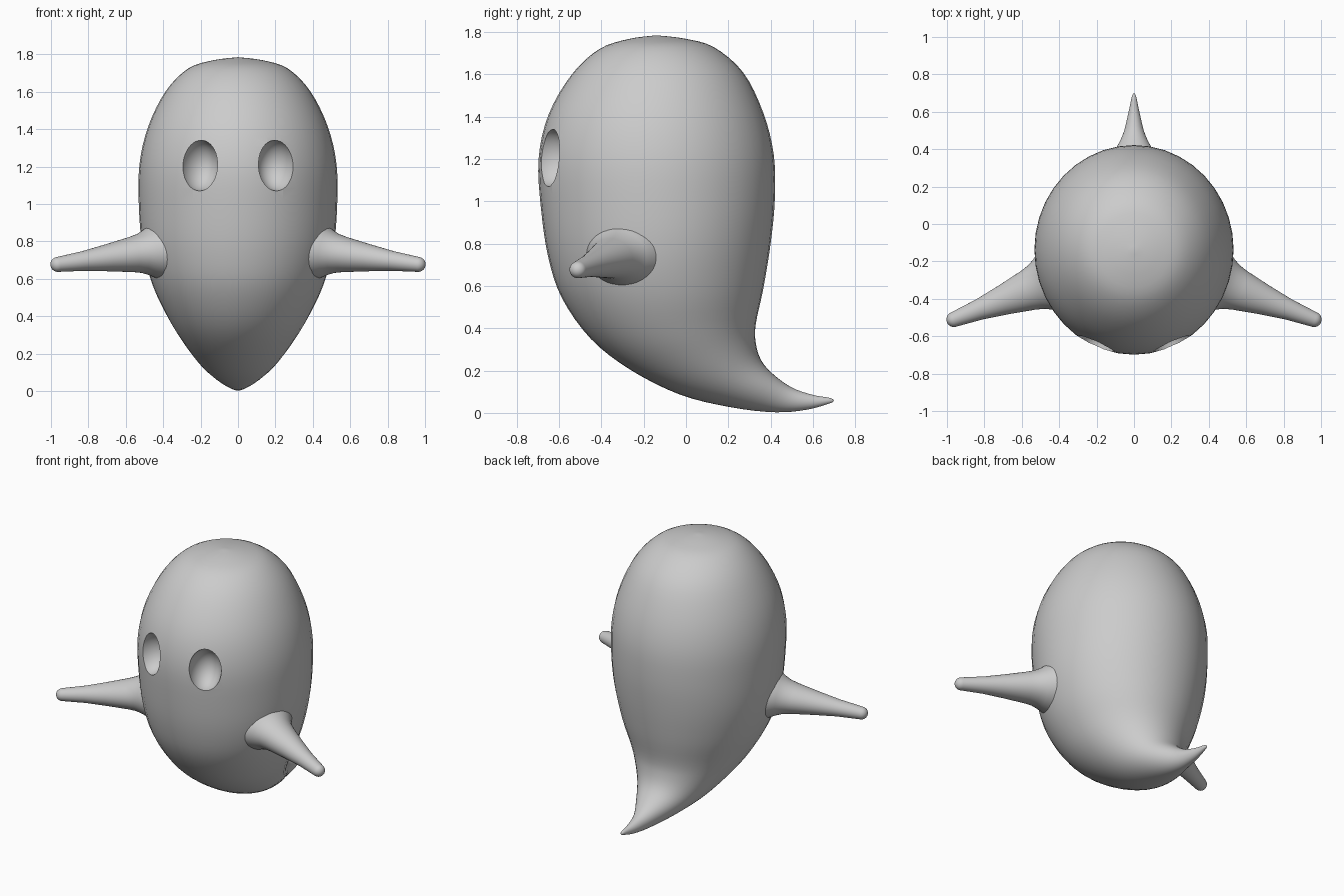
import bpy, bmesh, math
from mathutils import Vector

if "Cube" in bpy.data.objects:
    bpy.data.objects.remove(bpy.data.objects["Cube"])

SEG = 40


def loft(name, rings):
    """Skin a list of (centre, u, v) elliptical rings; zero-size end rings become poles."""
    bm = bmesh.new()
    loops = []
    for c, u, v in rings:
        loops.append([bm.verts.new(c + u * math.cos(2 * math.pi * i / SEG)
                                   + v * math.sin(2 * math.pi * i / SEG)) for i in range(SEG)])
    for a, b in zip(loops, loops[1:]):
        for i in range(SEG):
            j = (i + 1) % SEG
            bm.faces.new((a[i], a[j], b[j], b[i]))
    bmesh.ops.remove_doubles(bm, verts=bm.verts, dist=0.0002)
    bmesh.ops.recalc_face_normals(bm, faces=bm.faces)
    mesh = bpy.data.meshes.new(name)
    bm.to_mesh(mesh)
    bm.free()
    obj = bpy.data.objects.new(name, mesh)
    bpy.context.collection.objects.link(obj)
    return obj


def spline(rows, steps):
    """Catmull-Rom interpolation through rows of values."""
    p = [rows[0]] + rows + [rows[-1]]
    out = []
    for k in range(len(rows) - 1):
        a, b, c, d = p[k:k + 4]
        for s in range(steps):
            t = s / steps
            out.append([0.5 * (2 * y + (z - x) * t + (2 * x - 5 * y + 4 * z - w) * t * t
                               + (3 * y - x - 3 * z + w) * t ** 3)
                        for x, y, z, w in zip(a, b, c, d)])
    return out + [rows[-1]]


def activate(obj):
    bpy.ops.object.select_all(action='DESELECT')
    obj.select_set(True)
    bpy.context.view_layer.objects.active = obj


# Body and tail: front y, z / back y, z / half width, from crown to tail tip
profile = [
    (-.14, 1.785, -.14, 1.785, 0),
    (-.27, 1.768, -.01, 1.77, .13),
    (-.41, 1.72, .13, 1.73, .265),
    (-.54, 1.60, .27, 1.61, .385),
    (-.65, 1.41, .365, 1.42, .48),
    (-.697, 1.20, .415, 1.22, .527),
    (-.685, .96, .42, 1.01, .53),
    (-.65, .73, .40, .80, .51),
    (-.585, .54, .365, .585, .455),
    (-.45, .35, .33, .42, .37),
    (-.265, .205, .33, .33, .295),
    (-.03, .087, .355, .25, .215),
    (.21, .027, .41, .185, .14),
    (.42, .003, .50, .12, .065),
    (.57, .015, .60, .085, .032),
    (.68, .045, .68, .071, .012),
    (.70, .058, .70, .058, 0),
]
rings = []
for fy, fz, by, bz, w in spline(profile, 4):
    f, b = Vector((0, fy, fz)), Vector((0, by, bz))
    rings.append(((f + b) / 2, Vector((w, 0, 0)), (b - f) / 2))
body = loft("body", rings)

# Eye sockets: ellipsoids scooped out of the face
for side in (-1, 1):
    bpy.ops.mesh.primitive_uv_sphere_add(segments=40, ring_count=24, radius=1,
                                         location=(side * .208, -.655, 1.207),
                                         rotation=(0, 0, side * math.radians(22)))
    cutter = bpy.context.object
    cutter.name = "eye_cutter"
    cutter.scale = (.102, .13, .137)
    cutter.hide_render = True
    mod = body.modifiers.new("eye_socket", 'BOOLEAN')
    mod.operation, mod.solver, mod.object = 'DIFFERENCE', 'EXACT', cutter
    activate(body)
    bpy.ops.object.modifier_apply(modifier=mod.name)
    bpy.data.objects.remove(cutter)
activate(body)
bpy.ops.object.shade_smooth_by_angle(angle=math.radians(40))

# Arms: tapered, flared at the root, rounded at the tip
root, tip = Vector((.40, -.29, .752)), Vector((1.0, -.525, .672))
axis = tip - root
length = axis.length
axis.normalize()
side_dir = axis.cross(Vector((0, 0, 1))).normalized()
up_dir = side_dir.cross(axis)
shape = [(0, .16), (.05, .145), (.09, .123), (.13, .106), (.18, .095), (.32, .073), (.46, .053)]
R = .04
shape += [(length - R + R * math.sin(t), R * math.cos(t))
          for t in [math.pi / 2 * i / 6 for i in range(7)]]
arm_rings = [(root, side_dir * 0, up_dir * 0)]
for d, r in shape:
    wide = 1 + .22 * (1 - d / length)
    arm_rings.append((root + axis * d, side_dir * r * wide, up_dir * r))
arms = loft("arms", arm_rings)
arms.modifiers.new("mirror", 'MIRROR').use_mirror_merge = False
activate(arms)
bpy.ops.object.shade_smooth_by_angle(angle=math.radians(50))
